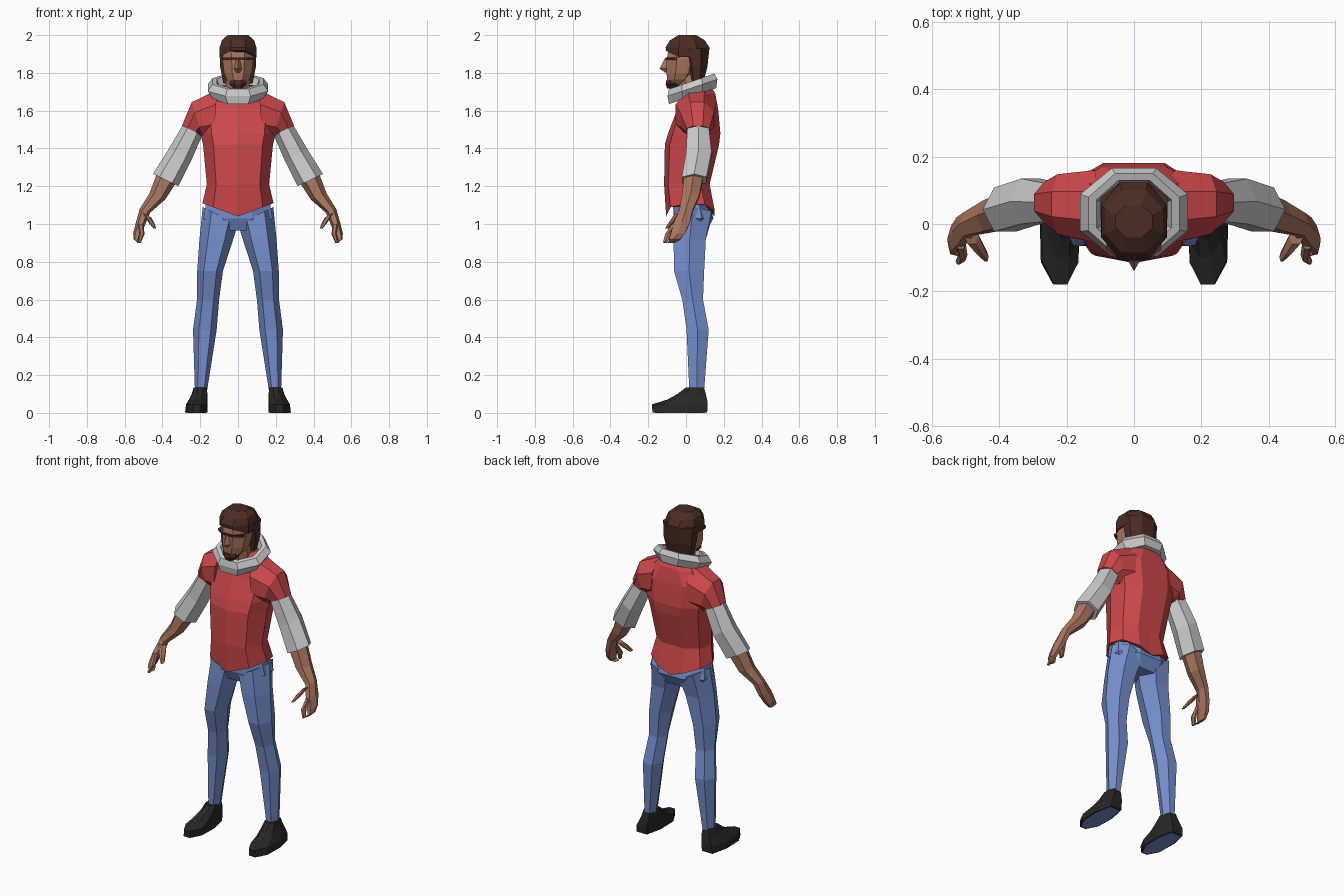
import bpy, bmesh
from math import sin, cos, pi


def material(name, rgb):
    m = bpy.data.materials.new(name)
    m.diffuse_color = (*rgb, 1)
    return m


RED = material("red_cloth", (0.62, 0.065, 0.07))
DENIM = material("denim", (0.18, 0.28, 0.62))
SKIN = material("skin", (0.40, 0.18, 0.11))
HAIR = material("hair_brown", (0.07, 0.026, 0.017))
BLACK = material("black_leather", (0.02, 0.02, 0.02))


def ngon(n, phase=0.5):
    """Cross-section of n sides stretched to fill -1..1 both ways."""
    p = [(cos(2 * pi * (i + phase) / n), sin(2 * pi * (i + phase) / n)) for i in range(n)]
    mu, mv = max(a for a, _ in p), max(b for _, b in p)
    return [(a / mu, b / mv) for a, b in p]


HEX, OCT, QUAD = ngon(6, 0), ngon(8), ngon(4, 0)
half = [(0, -1), (0.7, -0.82), (1, -0.1), (0.88, 0.6), (0.45, 1)]
CHEST = half + [(0, 1)] + [(-u, v) for u, v in reversed(half[1:])]
toe = [(0.35, -1), (0.95, -0.55), (1, 0.3), (0.6, 1)]
SHOE = toe + [(-u, v) for u, v in reversed(toe)]


def loft(name, section, rings, mat=None, mirror=False, tilt=0, hollow=False):
    """Ring = outer x, outer z, inner x, inner z, front y, back y [, centre drop]."""
    bm = bmesh.new()
    loops = []
    for xo, zo, xi, zi, y0, y1, *drop in rings:
        d = drop[0] if drop else 0
        loop = []
        for u, v in section:
            t = (u + 1) / 2
            y = y0 + (y1 - y0) * (v + 1) / 2
            z = zi + (zo - zi) * t - d * (1 - abs(u)) + tilt * y
            loop.append(bm.verts.new((xi + (xo - xi) * t, y, z)))
        loops.append(loop)
    pairs = list(zip(loops, loops[1:]))
    if hollow:
        pairs.append((loops[-1], loops[0]))
    else:
        bm.faces.new(loops[0])
        bm.faces.new(loops[-1])
    n = len(section)
    for a, b in pairs:
        for i in range(n):
            j = (i + 1) % n
            bm.faces.new((a[i], a[j], b[j], b[i]))
    bmesh.ops.recalc_face_normals(bm, faces=bm.faces)
    me = bpy.data.meshes.new(name)
    bm.to_mesh(me)
    bm.free()
    ob = bpy.data.objects.new(name, me)
    bpy.context.collection.objects.link(ob)
    if mat:
        me.materials.append(mat)
    if mirror:
        ob.modifiers.new("mirror", 'MIRROR').use_mirror_merge = False
    return ob


def level(w, z, y0, y1, drop=0):
    """Horizontal ring centred on x = 0."""
    return (w, z, -w, z, y0, y1, drop)


# Shirt body and short sleeves
loft("shirt", CHEST, [
    level(0.188, 1.11, -0.105, 0.152, 0.07), level(0.165, 1.21, -0.116, 0.125),
    level(0.185, 1.42, -0.112, 0.175), level(0.20, 1.48, -0.095, 0.182),
    level(0.21, 1.61, -0.045, 0.17), level(0.135, 1.69, -0.03, 0.155),
    level(0.08, 1.735, 0.0, 0.13)], RED)
loft("shirt_sleeves", OCT, [
    (0.11, 1.71, 0.13, 1.45, -0.055, 0.16), (0.245, 1.645, 0.185, 1.46, -0.03, 0.148),
    (0.297, 1.52, 0.195, 1.475, 0.003, 0.125)], RED, True)

# Grey undershirt: sleeves and thick tilted collar
loft("undershirt_sleeves", HEX, [
    (0.283, 1.54, 0.185, 1.48, 0.008, 0.12), (0.365, 1.40, 0.25, 1.33, 0.0, 0.135),
    (0.45, 1.265, 0.315, 1.20, -0.022, 0.108)], None, True)
loft("collar", OCT, [
    level(0.13, 1.665, -0.09, 0.16), level(0.16, 1.71, -0.098, 0.166),
    level(0.135, 1.745, -0.09, 0.15), level(0.112, 1.745, -0.07, 0.13),
    level(0.09, 1.67, -0.05, 0.11)], None, False, 0.34, True)

# Jeans: hips and legs
loft("jeans_hips", OCT, [
    level(0.16, 1.16, -0.07, 0.115), level(0.183, 1.03, -0.066, 0.145),
    level(0.13, 0.965, -0.035, 0.11)], DENIM)
loft("jeans_legs", HEX, [
    (0.187, 1.09, 0.0, 1.0, -0.06, 0.135), (0.204, 0.92, 0.025, 0.92, -0.066, 0.105),
    (0.216, 0.75, 0.08, 0.75, -0.063, 0.096), (0.217, 0.60, 0.10, 0.60, -0.02, 0.09),
    (0.238, 0.44, 0.113, 0.44, 0.003, 0.12), (0.228, 0.11, 0.165, 0.11, 0.018, 0.095)],
    DENIM, True)

# Shoes with inset coloured soles
loft("shoes", SHOE, [
    (0.28, 0.003, 0.162, 0.003, -0.178, 0.112), (0.275, 0.045, 0.162, 0.045, -0.18, 0.115),
    (0.26, 0.07, 0.162, 0.07, -0.10, 0.112), (0.245, 0.10, 0.162, 0.10, -0.045, 0.105),
    (0.235, 0.135, 0.165, 0.135, 0.0, 0.095)], BLACK, True)
loft("shoe_soles", SHOE, [
    (0.272, 0.0, 0.17, 0.0, -0.165, 0.10), (0.272, 0.01, 0.17, 0.01, -0.165, 0.10)],
    DENIM, True)

# Forearms, hands, thumbs and index fingers
loft("forearms_and_hands", HEX, [
    (0.43, 1.265, 0.33, 1.215, -0.01, 0.09), (0.47, 1.16, 0.385, 1.13, -0.022, 0.07),
    (0.52, 1.08, 0.465, 1.06, -0.035, 0.035), (0.54, 1.01, 0.49, 1.0, -0.065, 0.02),
    (0.555, 0.95, 0.51, 0.95, -0.08, -0.005), (0.553, 0.92, 0.525, 0.91, -0.09, -0.035),
    (0.53, 0.90, 0.512, 0.90, -0.095, -0.06)], SKIN, True)
loft("thumbs", HEX, [
    (0.505, 1.06, 0.46, 1.035, -0.06, -0.015), (0.475, 1.01, 0.445, 1.01, -0.09, -0.05),
    (0.447, 0.975, 0.432, 0.975, -0.112, -0.085)], SKIN, True)
loft("index_fingers", HEX, [
    (0.53, 1.0, 0.50, 1.0, -0.075, -0.04), (0.522, 0.95, 0.495, 0.945, -0.11, -0.075),
    (0.53, 0.905, 0.515, 0.90, -0.121, -0.10)], SKIN, True)

# Neck, face and nose
loft("neck", OCT, [level(0.07, 1.64, -0.02, 0.10), level(0.06, 1.80, -0.05, 0.08)], SKIN)
loft("face", OCT, [
    level(0.035, 1.735, -0.098, -0.03), level(0.06, 1.765, -0.10, 0.03),
    level(0.074, 1.80, -0.103, 0.06), level(0.082, 1.87, -0.102, 0.08),
    level(0.078, 1.94, -0.09, 0.08)], SKIN)
loft("nose", QUAD, [
    level(0.008, 1.88, -0.110, -0.09), level(0.02, 1.822, -0.140, -0.07),
    level(0.012, 1.803, -0.112, -0.09)], SKIN)

# Hair: cap, back of head, brow and chin beard
loft("hair_cap", OCT, [
    level(0.098, 1.885, -0.106, 0.122, -0.055), level(0.097, 1.935, -0.108, 0.124),
    level(0.086, 1.972, -0.085, 0.10), level(0.055, 2.0, -0.04, 0.055)], HAIR)
loft("hair_back", OCT, [
    level(0.078, 1.745, 0.02, 0.09), level(0.094, 1.83, 0.0, 0.113),
    level(0.099, 1.93, -0.03, 0.124)], HAIR)
loft("brow", OCT, [
    level(0.08, 1.868, -0.105, 0.0), level(0.082, 1.882, -0.109, 0.0)], HAIR)
loft("chin_beard", OCT, [
    level(0.025, 1.718, -0.10, -0.055), level(0.045, 1.74, -0.108, -0.03),
    level(0.04, 1.762, -0.104, -0.04)], HAIR)
